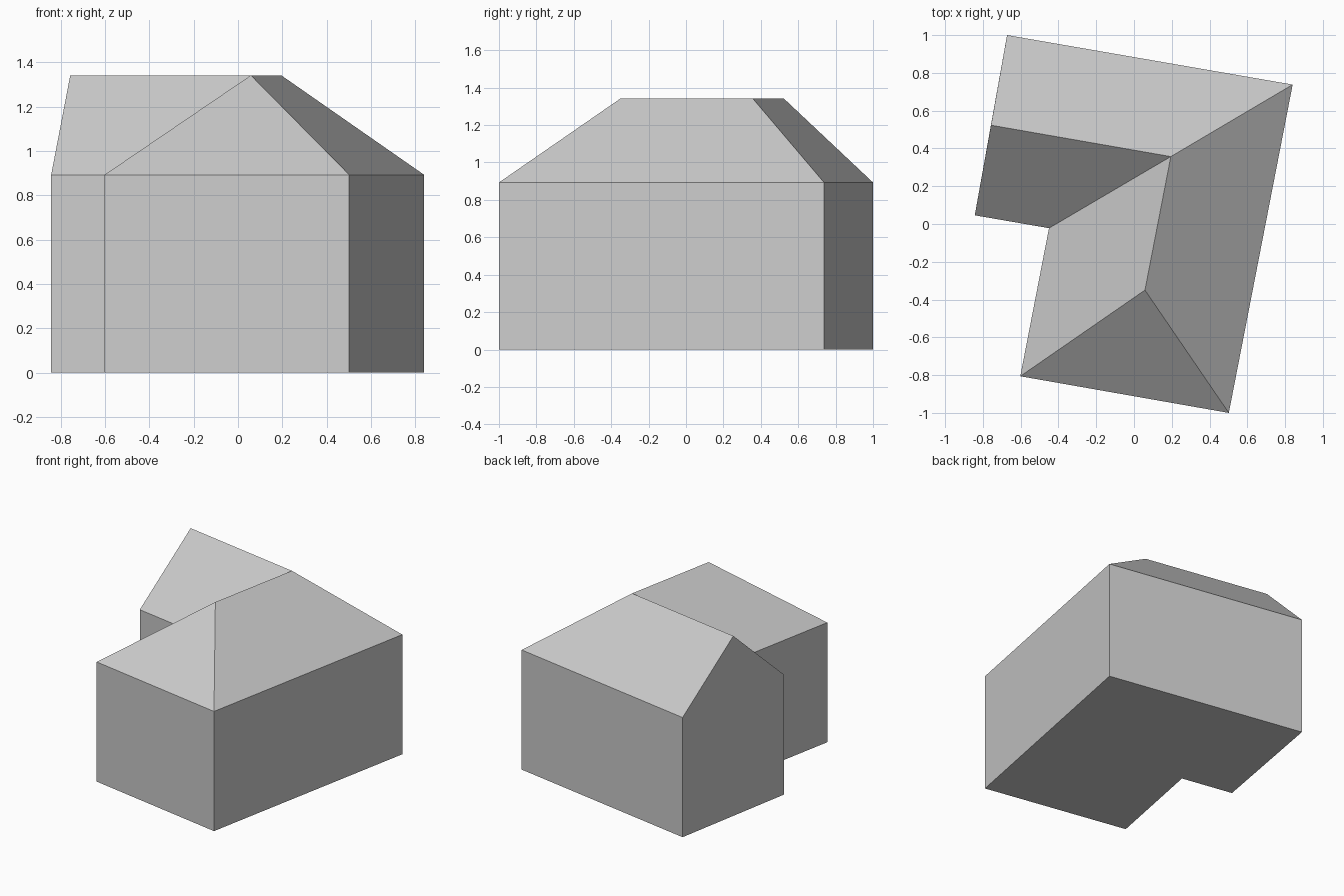
import bpy

cube = bpy.data.objects.get("Cube")
if cube:
    bpy.data.objects.remove(cube, do_unlink=True)

EAVES, RIDGE = 0.893, 1.342

# L-shaped footprint, counter-clockwise from the front right corner
footprint = [(-0.602, -0.806), (0.502, -1.0), (0.84, 0.738),
             (-0.672, 1.0), (-0.843, 0.046), (-0.45, -0.022)]
# Ridge line: hip peak, bend, gable peak
ridge = [(0.058, -0.35), (0.195, 0.357), (-0.757, 0.523)]

grey = bpy.data.materials.new("plain grey")
grey.use_nodes = True
colour = (0.6, 0.6, 0.6, 1)
grey.diffuse_color = colour
grey.node_tree.nodes["Principled BSDF"].inputs["Base Color"].default_value = colour


def at_height(points, z):
    return [(x, y, z) for x, y in points]


def add_part(name, polygons):
    """Make a flat-shaded object from polygons, sharing equal corners."""
    corners = list(dict.fromkeys(p for poly in polygons for p in poly))
    mesh = bpy.data.meshes.new(name)
    mesh.from_pydata(corners, [], [[corners.index(p) for p in poly] for poly in polygons])
    mesh.materials.append(grey)
    obj = bpy.data.objects.new(name, mesh)
    bpy.context.collection.objects.link(obj)
    return obj


ground = at_height(footprint, 0)
eaves = at_height(footprint, EAVES)
front_right, front_left, back_left, back_right, wing_end, inner = eaves
hip_peak, bend, gable_peak = at_height(ridge, RIDGE)

# Walls with floor; the wing's end wall rises into a gable
walls = [ground[::-1]]
for i in range(len(ground)):
    j = (i + 1) % len(ground)
    wall = [ground[i], ground[j], eaves[j], eaves[i]]
    if eaves[i] == back_right:
        wall.insert(3, gable_peak)
    walls.append(wall)
add_part("walls", walls)

# Roof: hipped front, valley over the inner corner, gabled wing
add_part("roof", [
    [front_right, front_left, hip_peak],
    [front_left, back_left, bend, hip_peak],
    [back_left, back_right, gable_peak, bend],
    [wing_end, inner, bend, gable_peak],
    [inner, front_right, hip_peak, bend],
])
